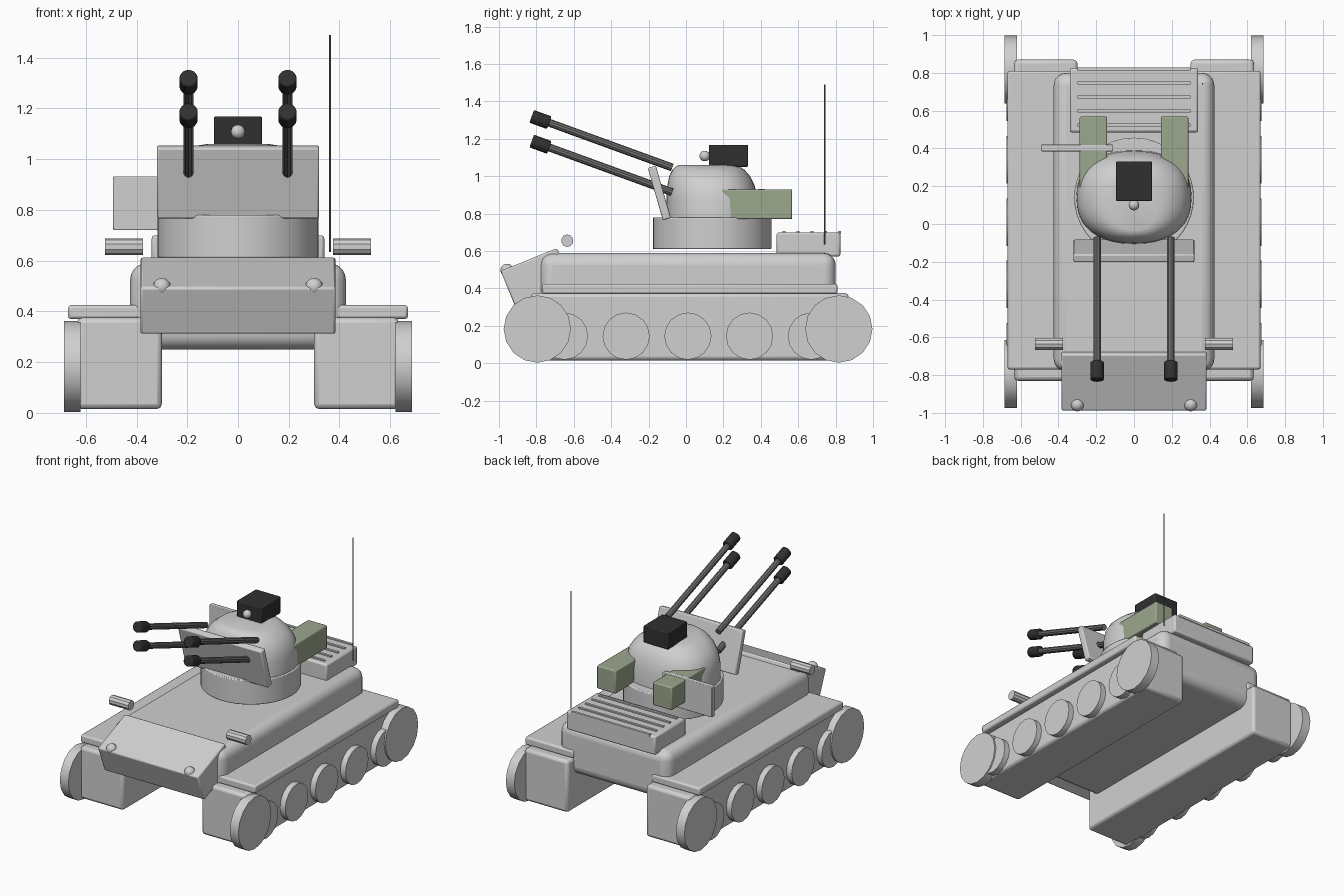
import bpy, bmesh, math
from mathutils import Vector, Matrix

cube = bpy.data.objects.get("Cube")
if cube:
    bpy.data.objects.remove(cube, do_unlink=True)


def material(name, *rgb):
    m = bpy.data.materials.new(name)
    m.use_nodes = True
    m.diffuse_color = (*rgb, 1)
    m.node_tree.nodes["Principled BSDF"].inputs["Base Color"].default_value = (*rgb, 1)
    return m


GREY = material("light grey armour", 0.63, 0.63, 0.63)
GUN = material("gunmetal", 0.16, 0.16, 0.16)
BLACK = material("black", 0.03, 0.03, 0.03)
GREEN = material("olive green", 0.33, 0.39, 0.27)


def finish(name, bm, mat, matrix=Matrix(), bevel=0, segments=3):
    bmesh.ops.recalc_face_normals(bm, faces=bm.faces)
    me = bpy.data.meshes.new(name)
    bm.to_mesh(me)
    bm.free()
    me.materials.append(mat)
    ob = bpy.data.objects.new(name, me)
    bpy.context.collection.objects.link(ob)
    ob.matrix_world = matrix
    if bevel:
        mod = ob.modifiers.new("Bevel", 'BEVEL')
        mod.width, mod.segments = bevel, segments
    bpy.ops.object.select_all(action='DESELECT')
    ob.select_set(True)
    bpy.context.view_layer.objects.active = ob
    bpy.ops.object.shade_smooth_by_angle(angle=math.radians(35))
    return ob


def box(name, x, y, z, mat=GREY, bevel=0.01, segments=2, tilt=0):
    """Box from (min, max) ranges, tilted about x around its own centre."""
    bm = bmesh.new()
    size = [r[1] - r[0] for r in (x, y, z)]
    bmesh.ops.create_cube(bm, size=1, matrix=Matrix.Diagonal((*size, 1)))
    centre = Matrix.Translation([(r[0] + r[1]) / 2 for r in (x, y, z)])
    turn = Matrix.Rotation(math.radians(tilt), 4, 'X')
    return finish(name, bm, mat, centre @ turn, bevel, segments)


def rod(name, a, b, radius, mat=GREY, sides=16, bevel=0):
    """Cylinder between two points."""
    a, b = Vector(a), Vector(b)
    bm = bmesh.new()
    bmesh.ops.create_cone(bm, cap_ends=True, segments=sides, radius1=radius,
                          radius2=radius, depth=(b - a).length)
    turn = (b - a).to_track_quat('Z', 'Y').to_matrix().to_4x4()
    return finish(name, bm, mat, Matrix.Translation((a + b) / 2) @ turn, bevel, 2)


def ball(name, centre, radius, mat=GREY):
    bm = bmesh.new()
    bmesh.ops.create_uvsphere(bm, u_segments=16, v_segments=10, radius=radius)
    return finish(name, bm, mat, Matrix.Translation(centre))


# Hull, sloped nose and rear engine deck
box("hull", (-0.425, 0.425), (-0.78, 0.80), (0.25, 0.59), bevel=0.065, segments=5)
box("nose_plate", (-0.385, 0.385), (-0.965, -0.64), (0.362, 0.562), tilt=22)
box("engine_deck", (-0.34, 0.34), (0.485, 0.825), (0.57, 0.70), bevel=0.012)
for i in range(5):
    y = 0.525 + i * 0.074
    box(f"deck_rib_{i + 1}", (-0.30, 0.30), (y - 0.008, y + 0.008), (0.69, 0.708), bevel=0)

# Running gear, lamps and gun pairs on each side
for s, side in ((1, "left"), (-1, "right")):
    def span(a, b):
        return tuple(sorted((s * a, s * b)))

    box(f"{side}_track", span(0.30, 0.635), (-0.83, 0.87), (0.015, 0.375), bevel=0.02)
    box(f"{side}_fender", span(0.30, 0.67), (-0.77, 0.81), (0.37, 0.425), bevel=0.012)
    for end, y in (("front", -0.795), ("rear", 0.817)):
        rod(f"{side}_{end}_drive_wheel", (s * 0.62, y, 0.183), (s * 0.685, y, 0.183), 0.18)
    for i in range(5):
        y = -0.65 + i * 0.33
        rod(f"{side}_road_wheel_{i + 1}", (s * 0.60, y, 0.145), (s * 0.675, y, 0.145), 0.126)
    ball(f"{side}_headlight", (s * 0.30, -0.957, 0.497), 0.035)
    rod(f"{side}_side_lamp", (s * 0.375, -0.635, 0.655), (s * 0.525, -0.635, 0.655), 0.033, sides=10)
    box(f"{side}_ammo_box", span(0.142, 0.288), (0.18, 0.568), (0.77, 0.93), GREEN, 0.008)
    for level, z in (("upper", 1.32), ("lower", 1.188)):
        tip = Vector((s * 0.195, -0.825, z))
        back = Vector((0, math.cos(math.radians(20)), -math.sin(math.radians(20))))
        rod(f"{side}_{level}_barrel", tip + back * 0.04, tip + back * 0.80, 0.021, GUN, 10)
        rod(f"{side}_{level}_muzzle", tip, tip + back * 0.10, 0.037, BLACK, 10, 0.006)

# Turret ring
rod("turret_ring", (0, 0.14, 0.61), (0, 0.14, 0.78), 0.317, sides=40, bevel=0.006)

# Turret dome: stacked rounded outlines (height, half width, front, back)
LEVELS = [(0.77, 0.305, -0.105, 0.39), (0.88, 0.302, -0.105, 0.385),
          (0.95, 0.285, -0.10, 0.367), (1.0, 0.25, -0.09, 0.343),
          (1.035, 0.205, -0.072, 0.312), (1.053, 0.165, -0.055, 0.285),
          (1.06, 0.12, -0.035, 0.25)]
bm = bmesh.new()
rings = []
for z, half, front, back in LEVELS:
    ring = []
    for i in range(40):
        a = math.tau * i / 40
        c, d = math.cos(a), math.sin(a)
        px = math.copysign(abs(c) ** 0.85, c) * half
        py = math.copysign(abs(d) ** 0.85, d) * (back - front) / 2 + (front + back) / 2
        ring.append(bm.verts.new((px, py, z)))
    rings.append(ring)
for low, high in zip(rings, rings[1:]):
    for i in range(40):
        j = (i + 1) % 40
        bm.faces.new((low[i], low[j], high[j], high[i]))
bm.faces.new(rings[0])
bm.faces.new(rings[-1])
finish("turret_dome", bm, GREY)

# Turret fittings
box("gun_shield", (-0.32, 0.32), (-0.165, -0.12), (0.765, 1.056), bevel=0.008, tilt=16)
box("side_plate", (-0.492, -0.11), (0.385, 0.42), (0.72, 0.932), bevel=0.004)
box("sight_box", (-0.095, 0.095), (0.122, 0.332), (1.05, 1.168), BLACK, 0.006)
ball("sight_lens", (0, 0.10, 1.108), 0.028)

# Antenna
rod("antenna", (0.363, 0.742, 0.635), (0.363, 0.742, 1.49), 0.004, GUN, 8)
